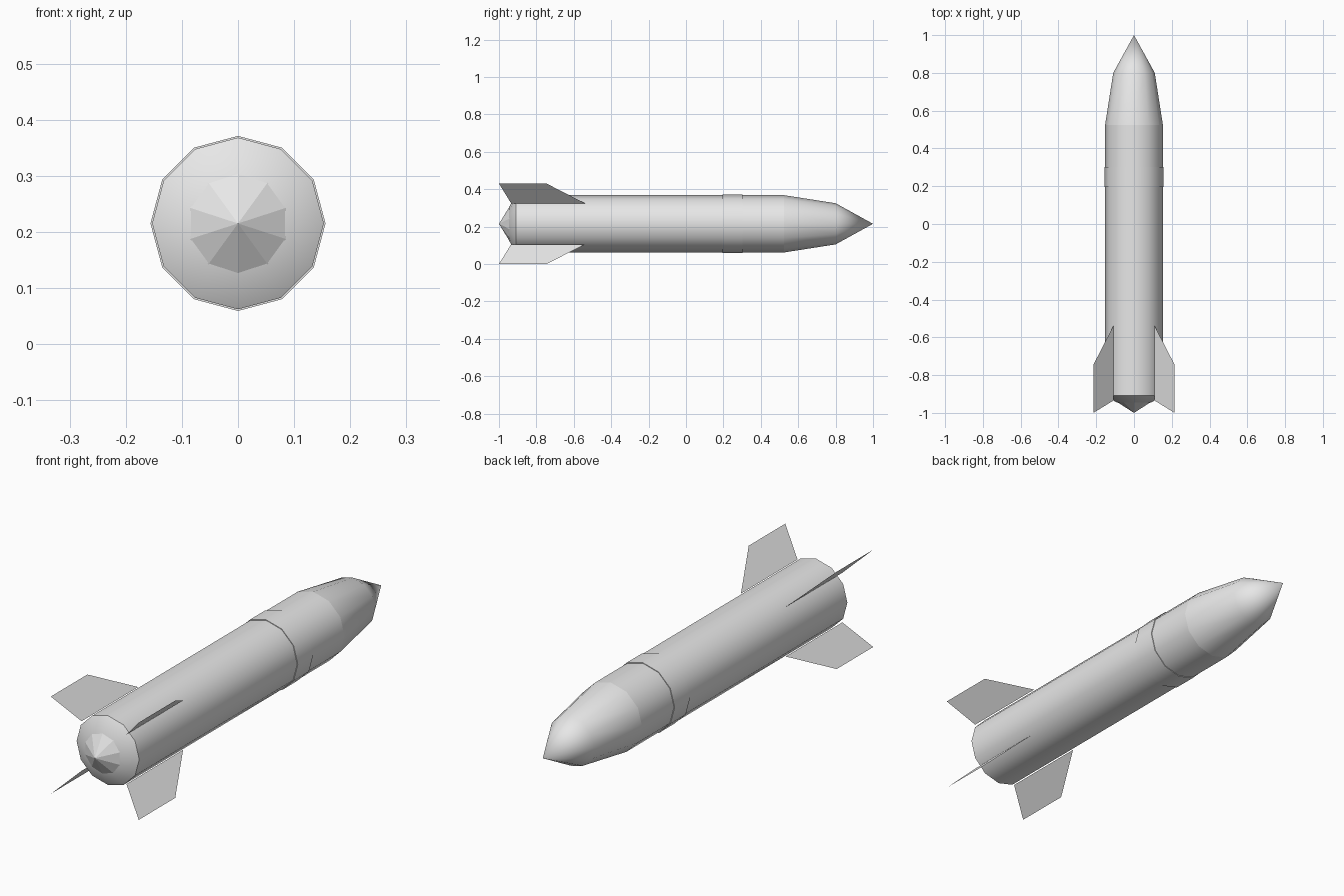
import bpy, bmesh, math
from mathutils import Matrix

cube = bpy.data.objects.get("Cube")
if cube:
    bpy.data.objects.remove(cube)

AXIS_Z = 0.215
RADIUS = 0.153

grey = bpy.data.materials.new("light_grey")
grey.use_nodes = True
grey.diffuse_color = (0.8, 0.8, 0.8, 1)
grey.node_tree.nodes["Principled BSDF"].inputs["Base Color"].default_value = (0.8, 0.8, 0.8, 1)


def finish(name, bm, smooth=True):
    mesh = bpy.data.meshes.new(name)
    bm.to_mesh(mesh)
    bm.free()
    mesh.materials.append(grey)
    obj = bpy.data.objects.new(name, mesh)
    obj.location.z = AXIS_Z
    bpy.context.collection.objects.link(obj)
    if smooth:
        bpy.ops.object.select_all(action='DESELECT')
        obj.select_set(True)
        bpy.context.view_layer.objects.active = obj
        bpy.ops.object.shade_smooth_by_angle(angle=math.radians(40))
    return obj


def lathe(name, profile, sides, smooth=True):
    """Revolve (radius, y) points about the y axis, with a corner at the top."""
    bm = bmesh.new()
    rings = []
    for r, y in profile:
        if r == 0:
            rings.append([bm.verts.new((0, y, 0))] * sides)
        else:
            angles = [math.tau * i / sides for i in range(sides)]
            rings.append([bm.verts.new((r * math.sin(a), y, r * math.cos(a))) for a in angles])
    for a, b in zip(rings, rings[1:]):
        for i in range(sides):
            j = (i + 1) % sides
            corners = list(dict.fromkeys((a[i], a[j], b[j], b[i])))
            bm.faces.new(corners)
    bmesh.ops.recalc_face_normals(bm, faces=bm.faces)
    return finish(name, bm, smooth)


# Hull with its sloped tail rim, nose and raised band
lathe("hull", [(0, -0.946), (0.09, -0.946), (RADIUS, -0.908), (RADIUS, 0.525)], 12)
lathe("nose", [(RADIUS, 0.525), (0.11, 0.8), (0, 1)], 12)
lathe("band", [(RADIUS, 0.195), (0.156, 0.195), (0.156, 0.302), (RADIUS, 0.302)], 12)

# Tail cone
lathe("tail_cone", [(0, -0.945), (0.09, -0.945), (0, -1)], 10, smooth=False)

# Four thin swept fins set on the diagonals
fin_outline = [(0.155, -0.935), (0.155, -0.54), (0.304, -0.745), (0.304, -1)]
fin_names = ["upper_left_fin", "lower_left_fin", "lower_right_fin", "upper_right_fin"]
for i, name in enumerate(fin_names):
    bm = bmesh.new()
    bm.faces.new([bm.verts.new((0, y, r)) for r, y in fin_outline])
    turn = Matrix.Rotation(math.radians(45 + 90 * i), 4, 'Y')
    bmesh.ops.transform(bm, matrix=turn, verts=bm.verts)
    finish(name, bm, smooth=False)
